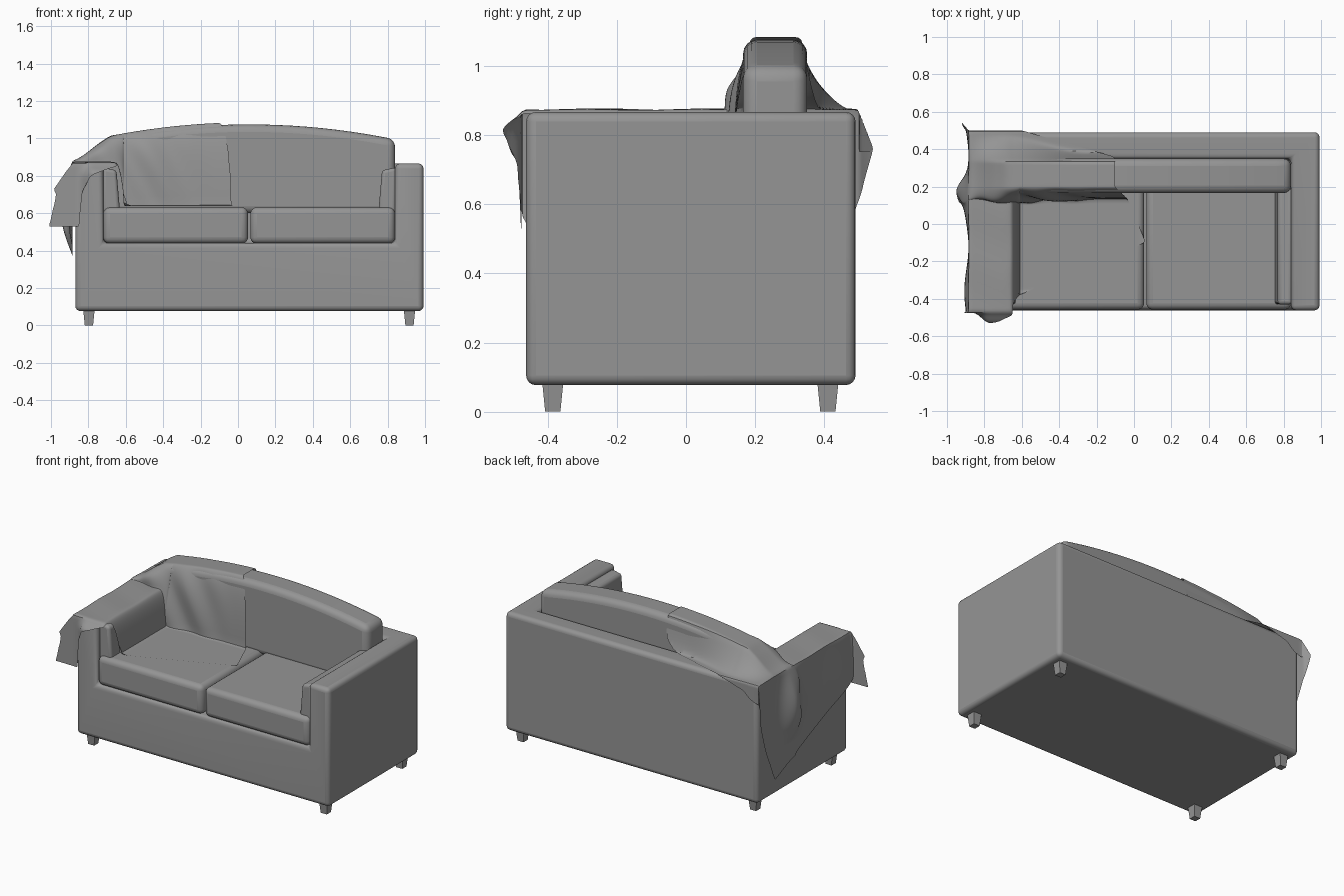
import bpy, bmesh, math

if "Cube" in bpy.data.objects:
    bpy.data.objects.remove(bpy.data.objects["Cube"])

CX = 0.06  # sofa centre line (the blanket hangs out on the left)

grey = bpy.data.materials.new("dark_grey")
grey.diffuse_color = (0.3, 0.3, 0.3, 1)
grey.use_nodes = True
grey.node_tree.nodes["Principled BSDF"].inputs["Base Color"].default_value = grey.diffuse_color


def finish(name, bm, bevel=0.0, segs=4):
    bmesh.ops.recalc_face_normals(bm, faces=bm.faces)
    me = bpy.data.meshes.new(name)
    bm.to_mesh(me)
    bm.free()
    me.materials.append(grey)
    ob = bpy.data.objects.new(name, me)
    bpy.context.collection.objects.link(ob)
    bpy.ops.object.select_all(action='DESELECT')
    ob.select_set(True)
    bpy.context.view_layer.objects.active = ob
    if bevel:
        m = ob.modifiers.new("round", 'BEVEL')
        m.width, m.segments = bevel, segs
        m.limit_method, m.angle_limit = 'ANGLE', math.radians(40)
    bpy.ops.object.shade_smooth_by_angle(angle=math.radians(45))
    return ob


def prism(name, pts, y0, y1, bevel):
    """Extrude an xz outline from y0 to y1."""
    bm = bmesh.new()
    f = bm.faces.new([bm.verts.new((x, y0, z)) for x, z in pts])
    r = bmesh.ops.extrude_face_region(bm, geom=[f])
    for v in r["geom"]:
        if isinstance(v, bmesh.types.BMVert):
            v.co.y = y1
    return finish(name, bm, bevel)


def box(name, x0, x1, y0, y1, z0, z1, bevel=0.0):
    return prism(name, [(x0, z0), (x1, z0), (x1, z1), (x0, z1)], y0, y1, bevel)


def arch(x):
    return 1.075 - 0.08 * ((x - CX) / 0.78) ** 2


# Frame: one block with the seating well cut out
frame = box("frame", -0.87, 0.992, -0.462, 0.49, 0.077, 0.866)
well = box("well_cutter", -0.72, 0.84, -0.9, 0.35, 0.44, 1.5)
bpy.context.view_layer.objects.active = frame
cut = frame.modifiers.new("well", 'BOOLEAN')
cut.operation, cut.object, cut.solver = 'DIFFERENCE', well, 'EXACT'
bpy.ops.object.modifier_apply(modifier="well")
bpy.data.objects.remove(well)
m = frame.modifiers.new("round", 'BEVEL')
m.width, m.segments, m.limit_method = 0.028, 4, 'ANGLE'

# Seat cushions, arm pads and tapered feet, mirrored about the centre line
for s, side in ((-1, "left"), (1, "right")):
    a, b = sorted((CX + s * 0.006, CX + s * 0.78))
    box("seat_cushion_" + side, a, b, -0.458, 0.25, 0.437, 0.632, 0.035)
    prism("arm_pad_" + side, [(CX + s * x, z) for x, z in
          ((0.69, 0.6), (0.785, 0.6), (0.785, 0.845), (0.71, 0.83))], -0.43, 0.19, 0.018)
    for y, end in ((-0.385, "front"), (0.41, "back")):
        bm = bmesh.new()
        bmesh.ops.create_cube(bm, size=1)
        for v in bm.verts:
            w = 0.06 if v.co.z > 0 else 0.044
            v.co = (CX + s * 0.857 + v.co.x * w, y + v.co.y * w, 0.08 if v.co.z > 0 else 0)
        finish(end + "_foot_" + side, bm)

# Back cushion with an arched top
xs = [0.84 - 1.56 * i / 20 for i in range(21)]
prism("back_cushion", [(-0.72, 0.6), (0.84, 0.6)] + [(x, arch(x)) for x in xs], 0.165, 0.35, 0.04)

# Blanket: a flat sheet (X, Y) laid over the sofa, overflow folds down the sides
LEFT = [(-0.82, -1.03), (-0.63, -1.0), (-0.46, -1.22), (0.33, -1.58), (0.44, -1.32), (0.5, -1.15), (0.62, -0.97)]
RIGHT = [(-0.82, -0.85), (-0.62, -0.83), (-0.56, -0.76), (-0.5, -0.65), (-0.42, -0.645), (-0.38, -0.61),
         (-0.1, 0.065), (0.13, -0.03), (0.2, -0.1), (0.36, -0.1), (0.49, -0.56), (0.62, -0.87)]


def interp(table, t):
    for (a, p), (b, q) in zip(table, table[1:]):
        if t <= b:
            return p + (q - p) * max(0, (t - a) / (b - a))
    return table[-1][1]


def clamp(t):
    return max(0.0, min(1.0, t))


def quarter(t):
    return math.sqrt(1 - (1 - clamp(t)) ** 2)


def smooth(t):
    t = clamp(t)
    return t * t * (3 - 2 * t)


def drape(X, Y):
    # height of the sofa underneath
    base = 0.638 + 0.234 * quarter((-0.612 - X) / 0.05)
    crest = arch(max(X, -0.72)) + 0.011
    crest += (0.875 - crest) * smooth((-0.66 - X) / 0.25)
    if Y > 0.25:
        base = 0.872
        spread = 0.05 + 0.09 * smooth((-0.25 - X) / 0.45)
        k = clamp(1 - (Y - 0.335) / spread)
        z = base + (crest - base) * k ** 1.5
    else:
        z = base + max(0, crest - base) * quarter((Y - 0.135) / 0.065)
    # folds on the arm and on the back cushion
    z += 0.002 * smooth((-0.64 - X) / 0.05) * (1 + math.sin(19 * Y + 8 * X))
    fold = math.exp(-((Y - 0.145) / 0.03) ** 2) * smooth((-0.12 - X) / 0.4)
    x, y = X, Y - 0.013 * fold * (1 + math.sin(24 * X + 14 * z))
    # overflow past the frame edges
    dx, front, back = max(0, -0.885 - X), max(0, -0.47 - Y), max(0, Y - 0.497)
    dy = max(front, back)
    c = min(dx, dy)
    if dx:
        bulge = math.exp(-((Y - 0.18) / 0.07) ** 2) + 0.25 * (1 + math.sin(13 * Y))
        x = -0.885 - (0.75 if front else 0.2) * c - 0.045 * bulge * math.sin(math.pi * clamp(dx / 0.5))
    if front:
        y = -0.475 - 0.055 * smooth(front / 0.09) * smooth((X + 0.86) / 0.09)
    if back:
        y = 0.5 + 0.4 * c
    return x, y, z - max(dx, dy * (0.7 if X > -0.8 else 1))


rows = [-0.82 + 0.955 * i / 75 for i in range(75)]
rows += [0.135 + 0.065 * (1 - math.cos(i * math.pi / 48)) for i in range(25)]
rows += [0.2 + 0.42 * i / 44 for i in range(1, 45)]
cols = [-1.6 + 0.938 * i / 75 for i in range(75)]
cols += [-0.612 - 0.05 * (1 - math.cos(i * math.pi / 28)) for i in range(14, -1, -1)]
cols += [-0.612 + 0.68 * i / 50 for i in range(1, 51)]
bm = bmesh.new()
grid = [[bm.verts.new(drape(max(interp(LEFT, Y), min(interp(RIGHT, Y), X)), Y)) for X in cols] for Y in rows]
for r, q in zip(grid, grid[1:]):
    for i in range(len(cols) - 1):
        bm.faces.new((r[i], r[i + 1], q[i + 1], q[i]))
bmesh.ops.remove_doubles(bm, verts=bm.verts, dist=1e-5)
bmesh.ops.dissolve_degenerate(bm, edges=bm.edges, dist=1e-5)
blanket = finish("blanket", bm)
relax = blanket.modifiers.new("relax", 'SMOOTH')
relax.factor, relax.iterations = 0.5, 3
